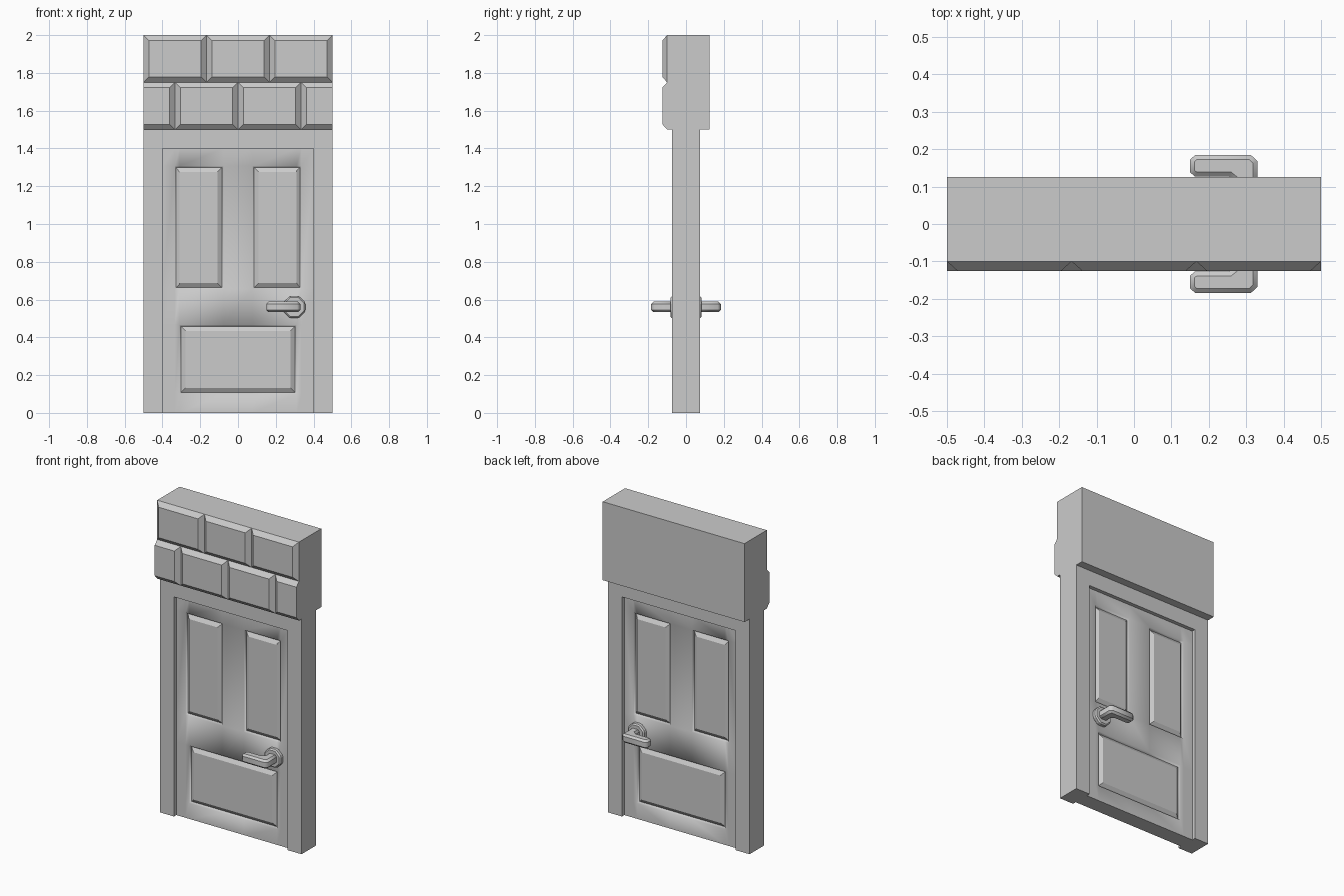
import bpy
import bmesh
import math
from mathutils import Matrix, Vector

cube = bpy.data.objects.get("Cube")
if cube:
    bpy.data.objects.remove(cube, do_unlink=True)

GREY = (0.6, 0.6, 0.6, 1)
grey = bpy.data.materials.new("plain grey")
grey.use_nodes = True
grey.diffuse_color = GREY
grey.node_tree.nodes["Principled BSDF"].inputs["Base Color"].default_value = GREY


def finish(name, bm):
    """Turn a bmesh into a named grey object."""
    bmesh.ops.recalc_face_normals(bm, faces=bm.faces)
    mesh = bpy.data.meshes.new(name)
    bm.to_mesh(mesh)
    bm.free()
    mesh.materials.append(grey)
    obj = bpy.data.objects.new(name, mesh)
    bpy.context.collection.objects.link(obj)
    return obj


def prism(name, points, offset):
    """Extrude a flat outline along a vector."""
    bm = bmesh.new()
    face = bm.faces.new([bm.verts.new(p) for p in points])
    grown = bmesh.ops.extrude_face_region(bm, geom=[face])["geom"]
    moved = [g for g in grown if isinstance(g, bmesh.types.BMVert)]
    bmesh.ops.translate(bm, verts=moved, vec=offset)
    return finish(name, bm)


def smooth(obj, degrees):
    bpy.ops.object.select_all(action="DESELECT")
    obj.select_set(True)
    bpy.context.view_layer.objects.active = obj
    bpy.ops.object.shade_smooth_by_angle(angle=math.radians(degrees))


# Door frame: two jambs and a head in one outline
W, JAMB, OPEN, HEAD, TOP = 0.5, 0.074, 0.4, 1.4, 1.5
half = [(W, 0), (W, TOP)], [(OPEN, HEAD), (OPEN, 0)]
outline = half[0] + [(-x, z) for x, z in half[0][::-1]]
outline += [(-x, z) for x, z in half[1][::-1]] + half[1]
prism("door_frame", [(x, -JAMB, z) for x, z in outline], (0, 2 * JAMB, 0))

# Wall above the door
BACK, WALL, BRICK, SLOPE = 0.125, -0.1, -0.125, 0.028
prism("upper_wall", [(-W, WALL, TOP), (W, WALL, TOP), (W, WALL, 2), (-W, WALL, 2)],
      (0, BACK - WALL, 0))


# Two courses of bevelled bricks, the lower one cut off at its ends
def brick(name, x0, x1, z0, z1, left, right):
    bm = bmesh.new()
    rings = []
    for y, s in ((WALL, 0), (BRICK, SLOPE)):
        a, b = x0 + s * left, x1 - s * right
        rings.append([bm.verts.new(p) for p in
                      ((a, y, z0 + s), (b, y, z0 + s), (b, y, z1 - s), (a, y, z1 - s))])
    for ring in rings:
        bm.faces.new(ring)
    for i in range(4):
        j = (i + 1) % 4
        bm.faces.new((rings[0][i], rings[0][j], rings[1][j], rings[1][i]))
    finish(name, bm)


for row, cuts in (("lower", (-W, -1 / 3, 0, 1 / 3, W)), ("upper", (-W, -1 / 6, 1 / 6, W))):
    z = TOP if row == "lower" else 1.75
    last = len(cuts) - 2
    for i in range(last + 1):
        full = row == "upper"
        brick(f"{row}_brick_{i + 1}", cuts[i], cuts[i + 1], z, z + 0.25,
              full or i > 0, full or i < last)

# Door leaf: gridded face with three raised panels set in grooves, on both sides
DOOR = 0.05
panels = [(-0.335, -0.077, 0.656, 1.307), (0.077, 0.335, 0.656, 1.307),
          (-0.31, 0.31, 0.1, 0.466)]
xs = sorted({-OPEN, OPEN} | {x for p in panels for x in p[:2]})
zs = sorted({0, HEAD} | {z for p in panels for z in p[2:]})
bm = bmesh.new()
grid = [[bm.verts.new((x, -DOOR, z)) for x in xs] for z in zs]
for r in range(len(zs) - 1):
    for c in range(len(xs) - 1):
        bm.faces.new((grid[r][c], grid[r][c + 1], grid[r + 1][c + 1], grid[r + 1][c]))
bm.normal_update()
raised = []
for x0, x1, z0, z1 in panels:
    raised += [f for f in bm.faces
               if x0 < f.calc_center_median().x < x1 and z0 < f.calc_center_median().z < z1]
for f in bm.faces:
    f.smooth = True
shoulder = bmesh.ops.inset_region(bm, faces=raised, thickness=0.008, depth=-0.014,
                                  use_even_offset=True)["faces"]
slope = bmesh.ops.inset_region(bm, faces=raised, thickness=0.024, depth=0.016,
                               use_even_offset=True)["faces"]
for f in shoulder:
    f.smooth = True
for f in raised + slope:
    f.smooth = False
copy = bmesh.ops.duplicate(bm, geom=bm.verts[:] + bm.edges[:] + bm.faces[:])["geom"]
bmesh.ops.transform(bm, matrix=Matrix.Scale(-1, 4, Vector((0, 1, 0))),
                    verts=[g for g in copy if isinstance(g, bmesh.types.BMVert)])
rim = [e for e in bm.edges if e.is_boundary]
for f in bmesh.ops.bridge_loops(bm, edges=rim)["faces"]:
    f.smooth = False
    for e in f.edges:
        e.smooth = False
finish("door_leaf", bm)

# Handles: eight-sided rose and a bent lever on each side
HX, HZ = 0.298, 0.56
for side, s in (("front", -1), ("back", 1)):
    bm = bmesh.new()
    place = Matrix.Translation((HX, s * 0.065, HZ)) @ Matrix.Rotation(-s * math.pi / 2, 4, "X")
    bmesh.ops.create_cone(bm, cap_ends=True, segments=8, radius1=0.063, radius2=0.063,
                          depth=0.034, matrix=place @ Matrix.Rotation(math.pi / 8, 4, "Z"))
    rose = finish(f"{side}_rose", bm)
    bevel = rose.modifiers.new("bevel", "BEVEL")
    bevel.width = 0.008
    bevel.segments = 1

    path = [(0.27, 0.06), (0.27, 0.115), (0.255, 0.127), (0.163, 0.127), (0.15, 0.138),
            (0.15, 0.172), (0.163, 0.184), (0.313, 0.184), (0.33, 0.168), (0.33, 0.06)]
    lever = prism(f"{side}_lever", [(x, s * y, 0.533) for x, y in path], (0, 0, 0.056))
    bevel = lever.modifiers.new("bevel", "BEVEL")
    bevel.width = 0.012
    bevel.segments = 1
    bevel.limit_method = "ANGLE"
    bevel.angle_limit = math.radians(60)
    smooth(lever, 50)
